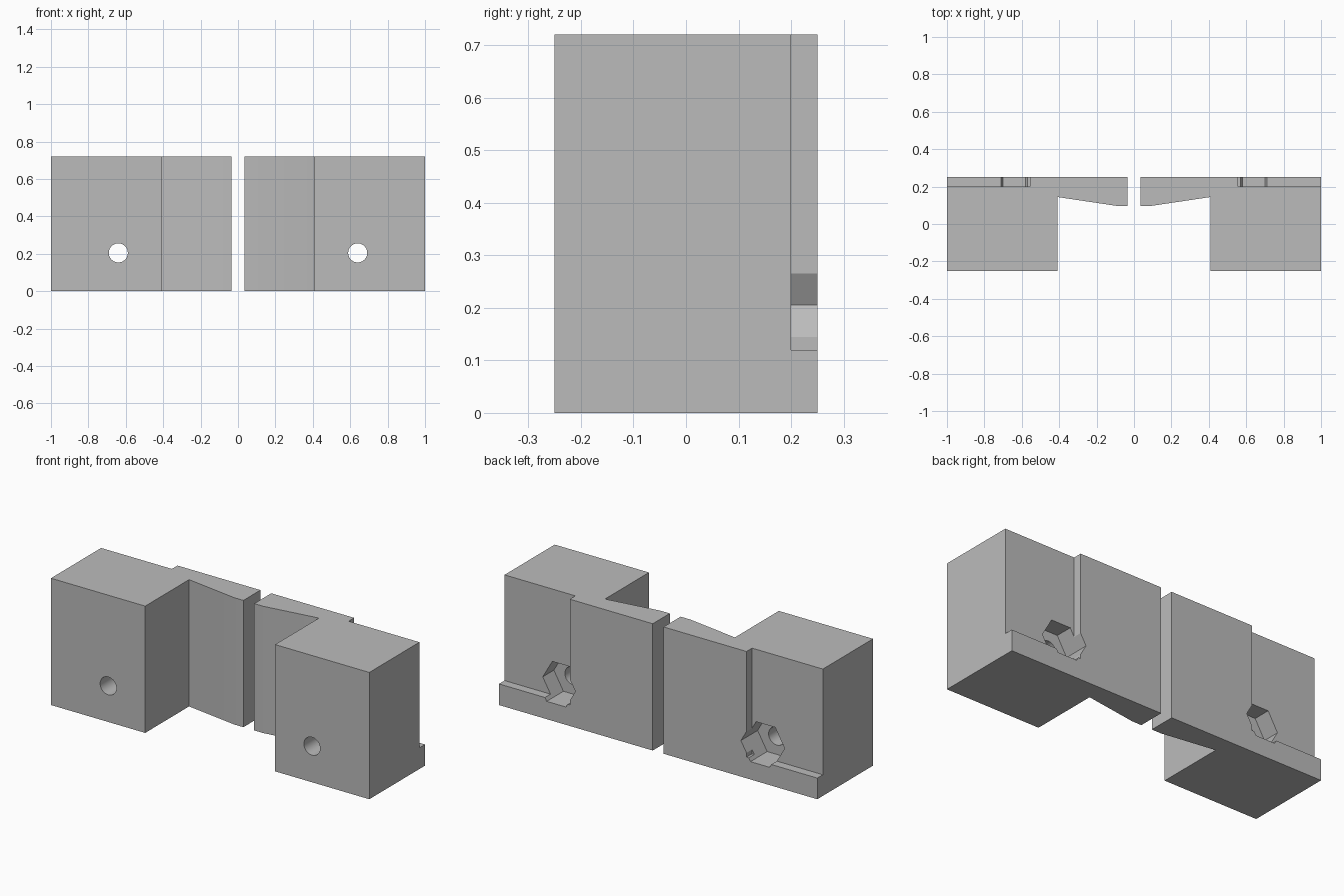
import bpy
import bmesh
from math import cos, sin, tau, radians

cube = bpy.data.objects.get("Cube")
if cube:
    bpy.data.objects.remove(cube, do_unlink=True)

HEIGHT = 0.72
BACK = 0.25
BOLT_X, BOLT_Z = 0.64, 0.205

grey = bpy.data.materials.new("plain grey")
grey.use_nodes = True
grey.diffuse_color = (0.5, 0.5, 0.5, 1)
grey.node_tree.nodes["Principled BSDF"].inputs["Base Color"].default_value = (0.5, 0.5, 0.5, 1)


def prism(name, outline, offset):
    """Extrude a closed outline of 3D points along an offset vector."""
    bm = bmesh.new()
    face = bm.faces.new([bm.verts.new(p) for p in outline])
    result = bmesh.ops.extrude_face_region(bm, geom=[face])
    verts = [v for v in result["geom"] if isinstance(v, bmesh.types.BMVert)]
    bmesh.ops.translate(bm, verts=verts, vec=offset)
    bmesh.ops.recalc_face_normals(bm, faces=bm.faces[:])
    mesh = bpy.data.meshes.new(name)
    bm.to_mesh(mesh)
    bm.free()
    mesh.materials.append(grey)
    obj = bpy.data.objects.new(name, mesh)
    bpy.context.collection.objects.link(obj)
    return obj


def ring(x, y, radius, sides):
    return [(x + radius * cos(tau * i / sides), y, BOLT_Z + radius * sin(tau * i / sides))
            for i in range(sides)]


def cut(target, cutter):
    """Subtract the cutter, bake the result and discard the cutter."""
    cutter.hide_render = True
    mod = target.modifiers.new("cut", "BOOLEAN")
    mod.operation = "DIFFERENCE"
    mod.solver = "EXACT"
    mod.object = cutter
    bpy.context.view_layer.objects.active = target
    bpy.ops.object.modifier_apply(modifier=mod.name)
    bpy.data.objects.remove(cutter, do_unlink=True)


def clamp_half(name, side):
    # Thick outer block with a tapered jaw reaching toward the middle
    plan = [(1, -BACK), (0.408, -BACK), (0.408, 0.144), (0.093, 0.097),
            (0.034, 0.097), (0.034, BACK), (1, BACK)]
    body = prism(name, [(side * x, y, 0) for x, y in plan], (0, 0, HEIGHT))

    # Shallow step in the back, open at the top and outer end
    step = [(0.555, 0.2, 0.12), (1.1, 0.2, 0.12), (1.1, 0.2, 0.9), (0.555, 0.2, 0.9)]
    cut(body, prism("step_cutter", [(side * x, y, z) for x, y, z in step], (0, 0.2, 0)))

    # Hexagonal nut pocket and round bolt hole
    cut(body, prism("nut_cutter", ring(side * BOLT_X, 0.1, 0.12, 6), (0, 0.3, 0)))
    cut(body, prism("bolt_cutter", ring(side * BOLT_X, -0.4, 0.051, 40), (0, 0.8, 0)))

    bpy.ops.object.select_all(action="DESELECT")
    body.select_set(True)
    bpy.context.view_layer.objects.active = body
    bpy.ops.object.shade_smooth_by_angle(angle=radians(25))


clamp_half("left_clamp_block", 1)
clamp_half("right_clamp_block", -1)
